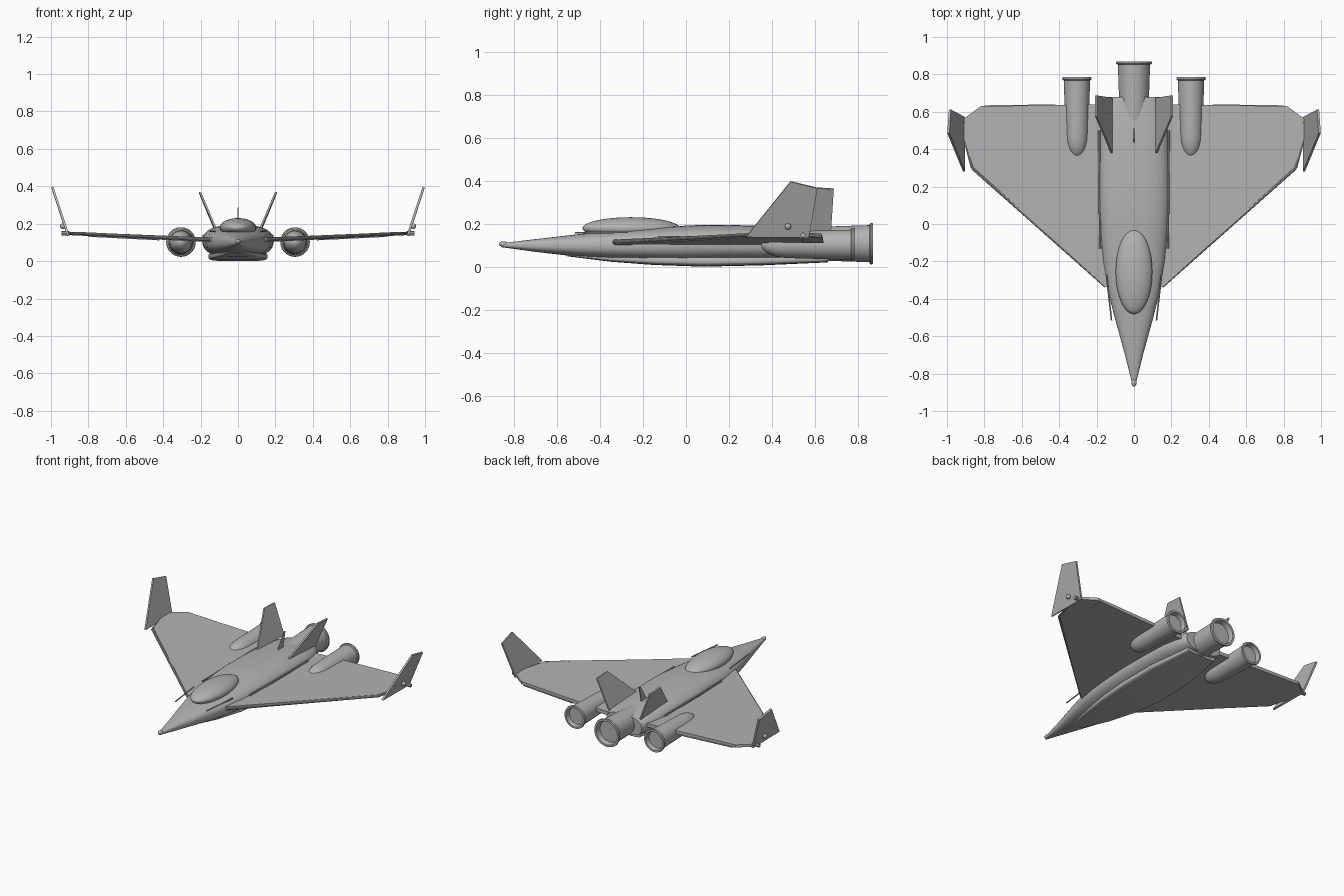
import bpy, bmesh, math
from mathutils import Vector, Matrix

if "Cube" in bpy.data.objects:
    bpy.data.objects.remove(bpy.data.objects["Cube"])

grey = bpy.data.materials.new("plain_grey")
grey.diffuse_color = (0.45, 0.45, 0.45, 1)
grey.use_nodes = True
grey.node_tree.nodes["Principled BSDF"].inputs["Base Color"].default_value = grey.diffuse_color


def finish(bm, name, smooth=True):
    bmesh.ops.recalc_face_normals(bm, faces=bm.faces)
    me = bpy.data.meshes.new(name)
    bm.to_mesh(me)
    bm.free()
    ob = bpy.data.objects.new(name, me)
    bpy.context.collection.objects.link(ob)
    me.materials.append(grey)
    if smooth:
        bpy.ops.object.select_all(action='DESELECT')
        ob.select_set(True)
        bpy.context.view_layer.objects.active = ob
        bpy.ops.object.shade_smooth_by_angle(angle=math.radians(35))
    return ob


def skin(name, rings):
    """Join equal rings of points into a capped body."""
    bm = bmesh.new()
    vr = [[bm.verts.new(p) for p in r] for r in rings]
    n = len(vr[0])
    for a, b in zip(vr, vr[1:]):
        for i in range(n):
            j = (i + 1) % n
            bm.faces.new((a[i], a[j], b[j], b[i]))
    bm.faces.new(vr[0])
    bm.faces.new(vr[-1])
    return finish(bm, name)


def loft(name, sections, power, n=40):
    """Superellipse sections given as (y, half width, bottom z, top z)."""
    rings = []
    for y, w, lo, hi in sections:
        ring = []
        for i in range(n):
            t = 2 * math.pi * i / n
            c, s = math.cos(t), math.sin(t)
            e = 2 / power
            ring.append((w * math.copysign(abs(c) ** e, c), y,
                         (lo + hi) / 2 + (hi - lo) / 2 * math.copysign(abs(s) ** e, s)))
        rings.append(ring)
    return skin(name, rings)


def lathe(name, x, z, profile, n=40):
    """Turn (radius, y) points around an axis running along y."""
    return skin(name, [[(x + r * math.cos(2 * math.pi * i / n), y,
                         z + r * math.sin(2 * math.pi * i / n)) for i in range(n)]
                       for r, y in profile])


def plate(name, pts, thick):
    """Flat polygon thickened evenly about its plane."""
    pts = [Vector(p) for p in pts]
    nrm = (pts[1] - pts[0]).cross(pts[2] - pts[0]).normalized() * thick / 2
    bm = bmesh.new()
    a = [bm.verts.new(p + nrm) for p in pts]
    b = [bm.verts.new(p - nrm) for p in pts]
    bm.faces.new(a)
    bm.faces.new(b)
    for i in range(len(pts)):
        j = (i + 1) % len(pts)
        bm.faces.new((a[i], a[j], b[j], b[i]))
    return finish(bm, name, False)


def rod(name, p, q, r, n=10):
    p, q = Vector(p), Vector(q)
    rot = (q - p).to_track_quat('Z', 'Y').to_matrix().to_4x4()
    bm = bmesh.new()
    bmesh.ops.create_cone(bm, cap_ends=True, segments=n, radius1=r, radius2=r,
                          depth=(q - p).length,
                          matrix=Matrix.Translation((p + q) / 2) @ rot)
    return finish(bm, name)


def ball(name, c, radii, u=32, v=18):
    bm = bmesh.new()
    bmesh.ops.create_uvsphere(bm, u_segments=u, v_segments=v, radius=1,
                              matrix=Matrix.Translation(c) @ Matrix.Diagonal((*radii, 1)))
    return finish(bm, name)


# Main body, belly fairing, canopy and nose
loft("fuselage", [(-0.86, 0.008, 0.095, 0.113), (-0.7, 0.048, 0.073, 0.132),
                  (-0.5, 0.103, 0.05, 0.155), (-0.35, 0.142, 0.036, 0.17),
                  (-0.2, 0.168, 0.028, 0.182), (0, 0.185, 0.022, 0.195),
                  (0.1, 0.19, 0.022, 0.199), (0.3, 0.19, 0.024, 0.196),
                  (0.5, 0.182, 0.028, 0.188), (0.6, 0.165, 0.033, 0.18),
                  (0.68, 0.135, 0.04, 0.17)], 2.5)
loft("belly_fairing", [(-0.55, 0.04, 0.052, 0.07), (-0.35, 0.095, 0.027, 0.06),
                       (-0.15, 0.135, 0.012, 0.055), (0.08, 0.158, 0.004, 0.055),
                       (0.35, 0.155, 0.01, 0.055), (0.66, 0.11, 0.024, 0.06)], 4)
ball("canopy", (0, -0.255, 0.183), (0.098, 0.226, 0.051), 40, 24)
ball("nose_tip", (0, -0.848, 0.109), (0.014, 0.021, 0.013), 16, 10)
plate("dorsal_antenna", [(0, 0.43, 0.18), (0, 0.5, 0.29), (0, 0.515, 0.29),
                         (0, 0.49, 0.18)], 0.006)

# Centre engine with recessed exhaust
lathe("centre_engine", 0, 0.111, [(0.07, 0.5), (0.079, 0.64), (0.083, 0.76), (0.086, 0.853),
                                  (0.094, 0.856), (0.097, 0.862), (0.094, 0.87),
                                  (0.08, 0.87), (0.074, 0.835)])

# Wing outline, x and y, from root leading edge round to root trailing edge
outline = [(0.05, -0.42), (0.15, -0.335), (0.86, 0.305), (0.908, 0.46), (0.908, 0.565),
           (0.82, 0.63), (0.19, 0.64), (0.05, 0.64)]


def wing_low(x):
    return 0.098 + 0.05 * x


def wing_top(x):
    return 0.124 + 0.041 * x


for side, s in (("left", -1), ("right", 1)):
    # Wing tapering in thickness towards the tip
    bm = bmesh.new()
    pts = outline[1:7]
    pts = [(0.1, -0.335)] + pts + [(0.1, 0.64)]
    lo = [bm.verts.new((s * x, y, wing_low(x))) for x, y in pts]
    hi = [bm.verts.new((s * x, y, wing_top(x))) for x, y in pts]
    bm.faces.new(lo)
    bm.faces.new(hi)
    for i in range(len(pts)):
        j = (i + 1) % len(pts)
        bm.faces.new((lo[i], lo[j], hi[j], hi[i]))
    finish(bm, side + "_wing", False)

    rod(side + "_leading_edge", (s * 0.15, -0.335, 0.118), (s * 0.866, 0.3, 0.153), 0.008)
    rod(side + "_tip_edge", (s * 0.866, 0.3, 0.153), (s * 0.91, 0.47, 0.153), 0.007)
    # Underside flap
    plate(side + "_flap", [(s * x, y, wing_low(x) - 0.001) for x, y in
                           ((0.42, 0.54), (0.8, 0.54), (0.8, 0.635), (0.42, 0.64))], 0.006)

    # Wingtip fin, light and small tip block
    plate(side + "_wingtip_fin", [(s * 0.908, 0.28, 0.143), (s * 0.993, 0.487, 0.4),
                                  (s * 0.984, 0.612, 0.37), (s * 0.908, 0.572, 0.14)], 0.012)
    ball(side + "_tip_light", (s * 0.937, 0.475, 0.191), (0.015, 0.015, 0.015), 16, 10)
    rod(side + "_tip_block", (s * 0.9, 0.545, 0.152), (s * 0.944, 0.545, 0.152), 0.012, 8)

    # Tail fin leaning outward
    plate(side + "_tail_fin", [(s * 0.12, 0.38, 0.18), (s * 0.203, 0.575, 0.373),
                               (s * 0.203, 0.688, 0.366), (s * 0.12, 0.675, 0.165)], 0.01)

    # Outer engine: rounded nose, barrel, lip and recessed exhaust
    nose = [(0.062 * math.sin(a), 0.48 - 0.13 * math.cos(a))
            for a in (math.radians(d) for d in (2, 12, 24, 36, 48, 60, 75, 90))]
    lathe(side + "_engine", s * 0.305, 0.106,
          nose + [(0.066, 0.62), (0.07, 0.768), (0.076, 0.771), (0.079, 0.777),
                  (0.076, 0.786), (0.064, 0.786), (0.059, 0.755)])

    # Thin strakes along the body
    rod(side + "_nose_probe", (s * 0.12, -0.515, 0.162), (s * 0.148, -0.27, 0.164), 0.004, 8)
    rod(side + "_side_strake", (s * 0.181, -0.13, 0.14), (s * 0.186, 0.5, 0.14), 0.006, 8)

# Rest the model on the ground and centre it
bpy.context.view_layer.update()
obs = [o for o in bpy.data.objects if o.type == 'MESH']
co = [v.co for o in obs for v in o.data.vertices]
dz = min(c.z for c in co)
dy = (min(c.y for c in co) + max(c.y for c in co)) / 2
for o in obs:
    o.data.transform(Matrix.Translation((0, -dy, -dz)))
